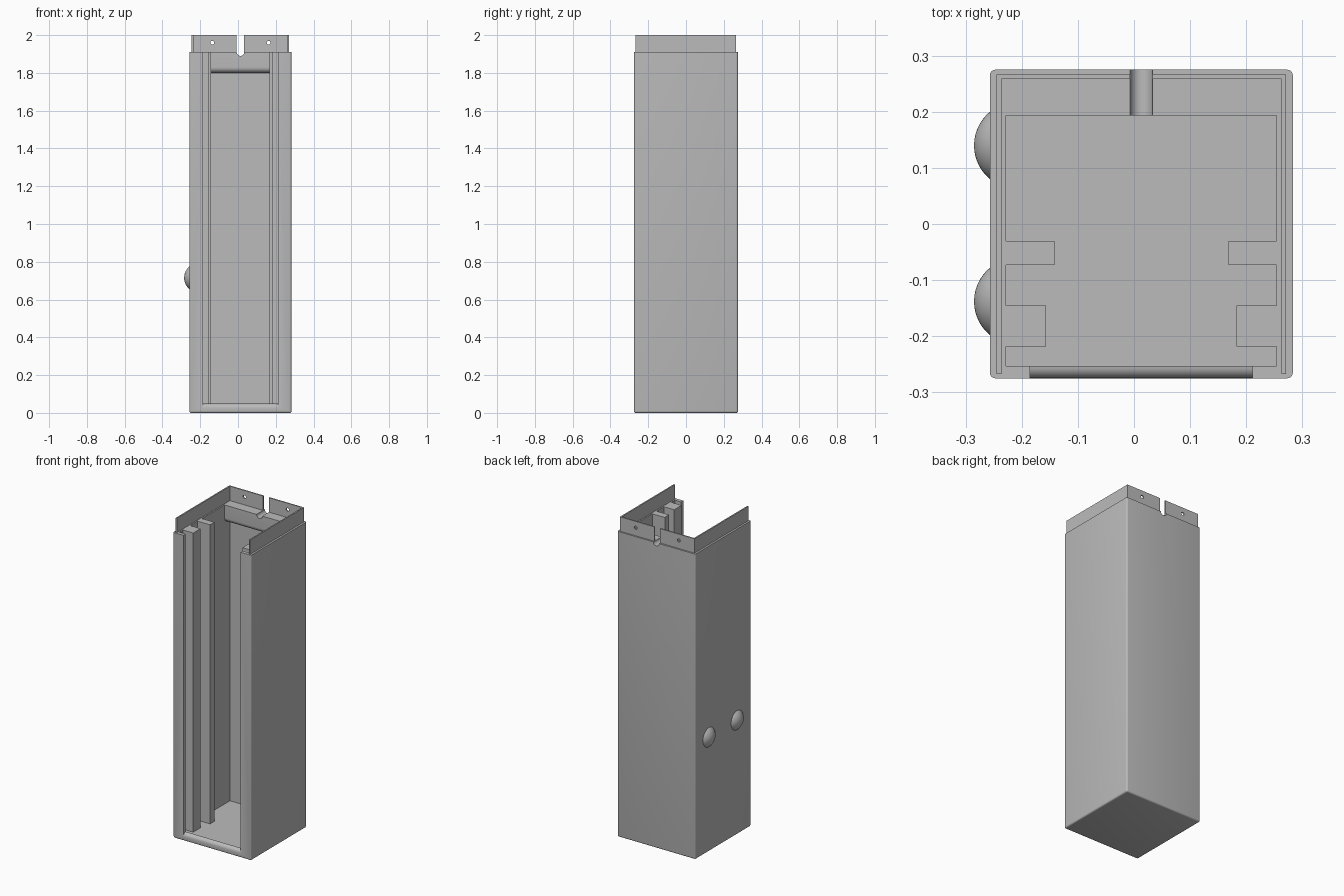
import bpy, bmesh, math
from mathutils import Vector

if "Cube" in bpy.data.objects:
    bpy.data.objects.remove(bpy.data.objects["Cube"])

CX = 0.013          # centre line of the housing
TOP = 1.91          # top of the main walls

grey = bpy.data.materials.new("plain grey")
grey.diffuse_color = (0.5, 0.5, 0.5, 1)
grey.use_nodes = True
grey.node_tree.nodes["Principled BSDF"].inputs["Base Color"].default_value = grey.diffuse_color


def finish(name, bm):
    bmesh.ops.recalc_face_normals(bm, faces=bm.faces)
    me = bpy.data.meshes.new(name)
    bm.to_mesh(me)
    bm.free()
    ob = bpy.data.objects.new(name, me)
    bpy.context.collection.objects.link(ob)
    me.materials.append(grey)
    return ob


def prism(name, pts, axis, a, b):
    """Extrude a 2D outline along an axis from a to b."""
    place = {"x": lambda u, v: (a, u, v),
             "y": lambda u, v: (u, a, v),
             "z": lambda u, v: (u, v, a)}[axis]
    bm = bmesh.new()
    face = bm.faces.new([bm.verts.new(place(u, v)) for u, v in pts])
    ext = bmesh.ops.extrude_face_region(bm, geom=[face])
    move = Vector([(b - a) * (axis == k) for k in "xyz"])
    bmesh.ops.translate(bm, vec=move, verts=[g for g in ext["geom"]
                                             if isinstance(g, bmesh.types.BMVert)])
    return finish(name, bm)


def rect(u0, u1, v0, v1):
    return [(u0, v0), (u1, v0), (u1, v1), (u0, v1)]


def arc(u, v, r, a0, a1, n):
    return [(u + r * math.cos(math.radians(a0 + (a1 - a0) * i / n)),
             v + r * math.sin(math.radians(a0 + (a1 - a0) * i / n))) for i in range(n + 1)]


def mirrored(half):
    """Outline from (half width, y) points, mirrored about the centre line."""
    return [(CX + w, y) for w, y in half] + [(CX - w, y) for w, y in reversed(half)]


def activate(ob):
    bpy.ops.object.select_all(action="DESELECT")
    ob.select_set(True)
    bpy.context.view_layer.objects.active = ob


def combine(ob, other, op, keep=False):
    activate(ob)
    mod = ob.modifiers.new("combine", "BOOLEAN")
    mod.operation, mod.object, mod.solver = op, other, "EXACT"
    bpy.ops.object.modifier_apply(modifier=mod.name)
    if not keep:
        bpy.data.objects.remove(other)


# housing block with rounded vertical and bottom edges
housing = prism("housing", rect(-0.257, 0.283, -0.275, 0.275), "z", 0, TOP)
bm = bmesh.new()
bm.from_mesh(housing.data)
edges = [e for e in bm.edges if min(v.co.z for v in e.verts) < 0.01]
bmesh.ops.bevel(bm, geom=edges, offset=0.01, segments=4, profile=0.5, affect="EDGES")
bm.to_mesh(housing.data)
bm.free()

# cavity leaving the panel groove, front posts and rear rails on both sides
cavity = prism("cavity_cutter", mirrored([
    (0.241, -0.253), (0.241, -0.218), (0.170, -0.218), (0.170, -0.145),
    (0.241, -0.145), (0.241, -0.073), (0.155, -0.073), (0.155, -0.030),
    (0.241, -0.030), (0.241, 0.246)]), "z", 0.04, 2.2)
combine(housing, cavity, "DIFFERENCE")

# front opening with a rounded sill
sill = arc(-0.253, 0.027, 0.022, 180, 90, 6)
opening = prism("opening_cutter",
                [(-0.3, 0.027)] + sill + [(-0.24, 0.049), (-0.24, 2.2), (-0.3, 2.2)],
                "x", CX - 0.198, CX + 0.198)
combine(housing, opening, "DIFFERENCE")

# thick ledge at the top of the back wall, rounded underneath
ledge = prism("ledge", arc(0.223, 1.83, 0.03, 180, 270, 8)
              + [(0.26, 1.80), (0.26, TOP), (0.193, TOP)], "x", -0.24, 0.266)
combine(housing, ledge, "UNION")

# thin collar on three sides
collar = prism("collar", mirrored([(0.2495, -0.267), (0.258, -0.267), (0.258, 0.266)])[:3]
               + mirrored([(0.2495, -0.267), (0.258, -0.267), (0.258, 0.266)])[3:]
               + [(CX - 0.2495, 0.258), (CX + 0.2495, 0.258)], "z", TOP, 2.0)

# cable slot through collar and ledge
slot = prism("slot_cutter", arc(CX, TOP, 0.02, 180, 360, 12)
             + [(CX + 0.02, 2.2), (CX - 0.02, 2.2)], "y", 0.15, 0.4)
combine(housing, slot, "DIFFERENCE", keep=True)
combine(collar, slot, "DIFFERENCE")

# screw holes in the back of the collar
for side in (-1, 1):
    hole = prism("hole_cutter", arc(CX + side * 0.149, 1.96, 0.01, 0, 345, 23), "y", 0.2, 0.4)
    combine(collar, hole, "DIFFERENCE")

# two domed buttons on the left side
R, A = 0.078, math.degrees(math.asin(0.062 / 0.078))
for name, y in (("front_button", -0.138), ("rear_button", 0.14)):
    bm = bmesh.new()
    path = [bm.verts.new((-0.207 + u, y, 0.715 + v)) for u, v in arc(0, 0, R, 180, 180 - A, 10)]
    geom = path + [bm.edges.new(p) for p in zip(path, path[1:])]
    bmesh.ops.spin(bm, geom=geom, cent=(-0.207, y, 0.715), axis=(1, 0, 0),
                   angle=math.tau, steps=32)
    bmesh.ops.remove_doubles(bm, verts=bm.verts, dist=0.0001)
    finish(name, bm)

for ob in bpy.context.collection.objects:
    activate(ob)
    bpy.ops.object.shade_smooth_by_angle(angle=math.radians(30))
